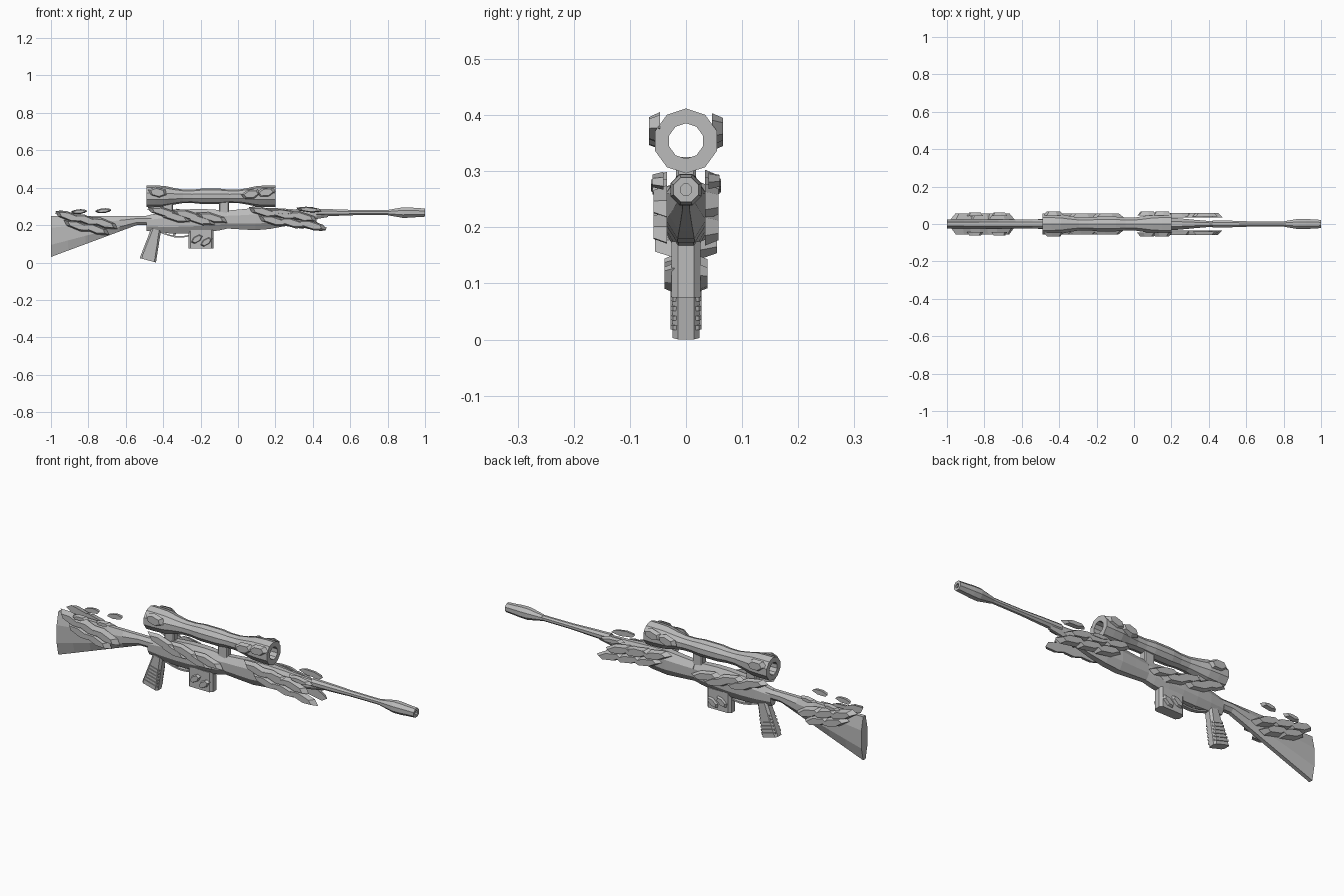
import bpy, bmesh
from math import sin, cos, pi, tau, radians
from mathutils import Matrix, Vector
from mathutils.geometry import interpolate_bezier

default_cube = bpy.data.objects.get("Cube")
if default_cube:
    bpy.data.objects.remove(default_cube, do_unlink=True)

GREY = (0.5, 0.5, 0.5, 1)
grey = bpy.data.materials.new("plain grey")
grey.use_nodes = True
grey.diffuse_color = GREY
grey.node_tree.nodes["Principled BSDF"].inputs["Base Color"].default_value = GREY


def finish(name, bm):
    bmesh.ops.recalc_face_normals(bm, faces=bm.faces)
    mesh = bpy.data.meshes.new(name)
    bm.to_mesh(mesh)
    bm.free()
    mesh.materials.append(grey)
    part = bpy.data.objects.new(name, mesh)
    bpy.context.collection.objects.link(part)
    return part


def mix(start, end, t):
    return start + (end - start) * t


def smooth(low, high, value):
    t = min(max((value - low) / (high - low), 0), 1)
    return t * t * (3 - 2 * t)


def bridge(bm, first, second):
    """Join two matching rings with quads."""
    for i in range(len(first)):
        bm.faces.new((first[i - 1], first[i], second[i], second[i - 1]))


def loft(name, rule, steps, sides=8, bore=None):
    """Skin rings along x; rule(t) gives x, z, half height and half width."""
    bm = bmesh.new()
    flat_to_flat = 1 / cos(pi / sides)

    def ring(x, z, height, width):
        angles = [tau * (i + 0.5) / sides for i in range(sides)]
        return [bm.verts.new((x, width * flat_to_flat * cos(a),
                              z + height * flat_to_flat * sin(a))) for a in angles]

    sections = [rule(i / steps) for i in range(steps + 1)]
    rings = [ring(*section) for section in sections]
    for first, second in zip(rings, rings[1:]):
        bridge(bm, first, second)
    if bore:
        inner = [ring(x, z, bore, bore) for x, z, *_ in (sections[0], sections[-1])]
        bridge(bm, rings[0], inner[0])
        bridge(bm, inner[0], inner[1])
        bridge(bm, inner[1], rings[-1])
    else:
        bm.faces.new(rings[0])
        bm.faces.new(rings[-1])
    return finish(name, bm)


def block(name, centre, size, tilt=0, taper=1, bevel=0.005):
    """Bevelled box, narrowed in x towards the top and leaned along x."""
    bm = bmesh.new()
    bmesh.ops.create_cube(bm, size=1)
    for v in bm.verts:
        if v.co.z > 0:
            v.co.x *= taper
    bmesh.ops.scale(bm, vec=size, verts=bm.verts)
    upright = [e for e in bm.edges if abs(e.verts[0].co.z - e.verts[1].co.z) > size[2] / 2]
    bmesh.ops.bevel(bm, geom=upright, offset=bevel, segments=1, affect='EDGES')
    lean = Matrix.Translation(centre) @ Matrix.Rotation(radians(tilt), 4, 'Y')
    bmesh.ops.transform(bm, matrix=lean, verts=bm.verts)
    return finish(name, bm)


def leaf_row(name, start, end, count, length, width, thick=0.02, droop=14, stagger=0):
    """Mirrored row of skewed six-sided plates from start to end."""
    bm = bmesh.new()
    for i in range(count):
        spot = Vector(start).lerp(Vector(end), i / max(count - 1, 1))
        spot.z += stagger * (-1) ** i
        for side in (-1, 1):
            place = (Matrix.Translation((spot.x, spot.y * side, spot.z))
                     @ Matrix.Rotation(radians(droop), 4, 'Y')
                     @ Matrix.Diagonal((length / 2, 1, width / 2, 1))
                     @ Matrix.Rotation(radians(-15 * side), 4, 'Y')
                     @ Matrix.Rotation(-side * pi / 2, 4, 'X')
                     @ Matrix.Rotation(pi / 2, 4, 'Z'))
            bmesh.ops.create_cone(bm, cap_ends=True, segments=6, radius1=1, radius2=0.7,
                                  depth=thick, matrix=place)
    return finish(name, bm)


# Stock flares from the wrist down to the butt
def stock_rule(t):
    low = mix(0.03, 0.2, smooth(-0.4, 1, t) * 1.2 - 0.2 * (1 - t))
    low = mix(0.03, 0.2, min(t * 1.2, 1))
    return mix(-1, -0.45, t), (low + 0.25) / 2, (0.25 - low) / 2, 0.024


# Receiver, pinched at both ends
def receiver_rule(t):
    swell = sin(pi * mix(0.15, 0.85, t)) ** 0.6
    return mix(-0.49, -0.02, t), mix(0.21, 0.23, t), 0.065 * swell, 0.038 * swell


# Fore-end, narrowing and rising into the barrel
def fore_end_rule(t):
    swell = mix(0.8, 1, smooth(0, 0.3, t)) * mix(1, 0.35, smooth(0.3, 1, t))
    return mix(-0.06, 0.48, t), mix(0.23, 0.264, t * t), 0.06 * swell, 0.038 * swell


def barrel_rule(t):
    radius = mix(0.02, 0.013, smooth(0, 0.6, t))
    return mix(0.42, 0.85, t), 0.267, radius, radius


def muzzle_rule(t):
    radius = mix(0.014, 0.028, smooth(0, 0.4, t)) - 0.006 * smooth(0.5, 1, t)
    return mix(0.8, 1, t), 0.267, radius, radius


# Sight tube: slim middle with a collar, wide ends
def scope_rule(t):
    offset = abs(2 * t - 1)
    radius = mix(0.034, 0.055, smooth(0.4, 0.8, offset)) + 0.005 * (offset < 0.2)
    return mix(-0.49, 0.2, t), 0.354, radius, radius


# Thin trigger guard hanging in a shallow arc
def guard_rule(t):
    return mix(-0.41, -0.25, t), 0.16 - 0.023 * sin(pi * mix(0, 0.8, t)), 0.004, 0.01


loft("stock", stock_rule, steps=6)
loft("receiver", receiver_rule, steps=6)
loft("fore_end", fore_end_rule, steps=7)
loft("barrel", barrel_rule, steps=4)
loft("muzzle", muzzle_rule, steps=5, bore=0.01)
loft("scope", scope_rule, steps=14, sides=10, bore=0.03)
loft("trigger_guard", guard_rule, steps=6, sides=4)
block("trigger", (-0.34, 0, 0.15), (0.012, 0.01, 0.03), tilt=15, bevel=0.002)

for label, x in (("rear", -0.375), ("front", -0.075)):
    block(label + "_scope_mount", (x, 0, 0.29), (0.055, 0.036, 0.07))

# Grip with a stack of ribs, leaning back
grip = Vector((-0.46, 0, 0.094))
lean = Vector((sin(radians(15)), 0, cos(radians(15))))
block("grip", grip, (0.09, 0.048, 0.17), tilt=15, taper=0.6, bevel=0.01)
for i in range(6):
    height = mix(-0.065, 0.02, i / 5)
    block("grip_rib", grip + lean * height, (mix(0.08, 0.06, i / 5), 0.056, 0.008), tilt=15)

block("magazine", (-0.198, 0, 0.125), (0.135, 0.052, 0.1), bevel=0.012)
leaf_row("magazine_leaves", (-0.22, 0.028, 0.125), (-0.17, 0.028, 0.11), count=2,
         length=0.08, width=0.04, droop=-35)

# Overlapping leaf plates on both flanks
leaf_row("stock_leaves", (-0.9, 0.04, 0.225), (-0.72, 0.04, 0.19), count=5,
         length=0.17, width=0.05, thick=0.03, droop=18, stagger=0.02)
leaf_row("upper_stock_leaves", (-0.85, 0.052, 0.272), (-0.72, 0.052, 0.277), count=2,
         length=0.09, width=0.026, droop=-5)
leaf_row("receiver_leaves", (-0.4, 0.045, 0.26), (-0.14, 0.045, 0.23), count=5,
         length=0.18, width=0.05, stagger=0.01)
leaf_row("fore_end_leaves", (0.14, 0.046, 0.25), (0.39, 0.046, 0.22), count=6,
         length=0.18, width=0.05, thick=0.024, stagger=0.02)
leaf_row("upper_fore_end_leaves", (0.24, 0.05, 0.27), (0.38, 0.05, 0.283), count=2,
         length=0.14, width=0.03, droop=5)
leaf_row("rear_scope_leaf", (-0.43, 0.056, 0.375), (-0.43, 0.056, 0.375), count=1,
         length=0.11, width=0.06, droop=8)
leaf_row("front_scope_leaves", (0.07, 0.056, 0.365), (0.15, 0.056, 0.375), count=2,
         length=0.11, width=0.055, droop=-10)
